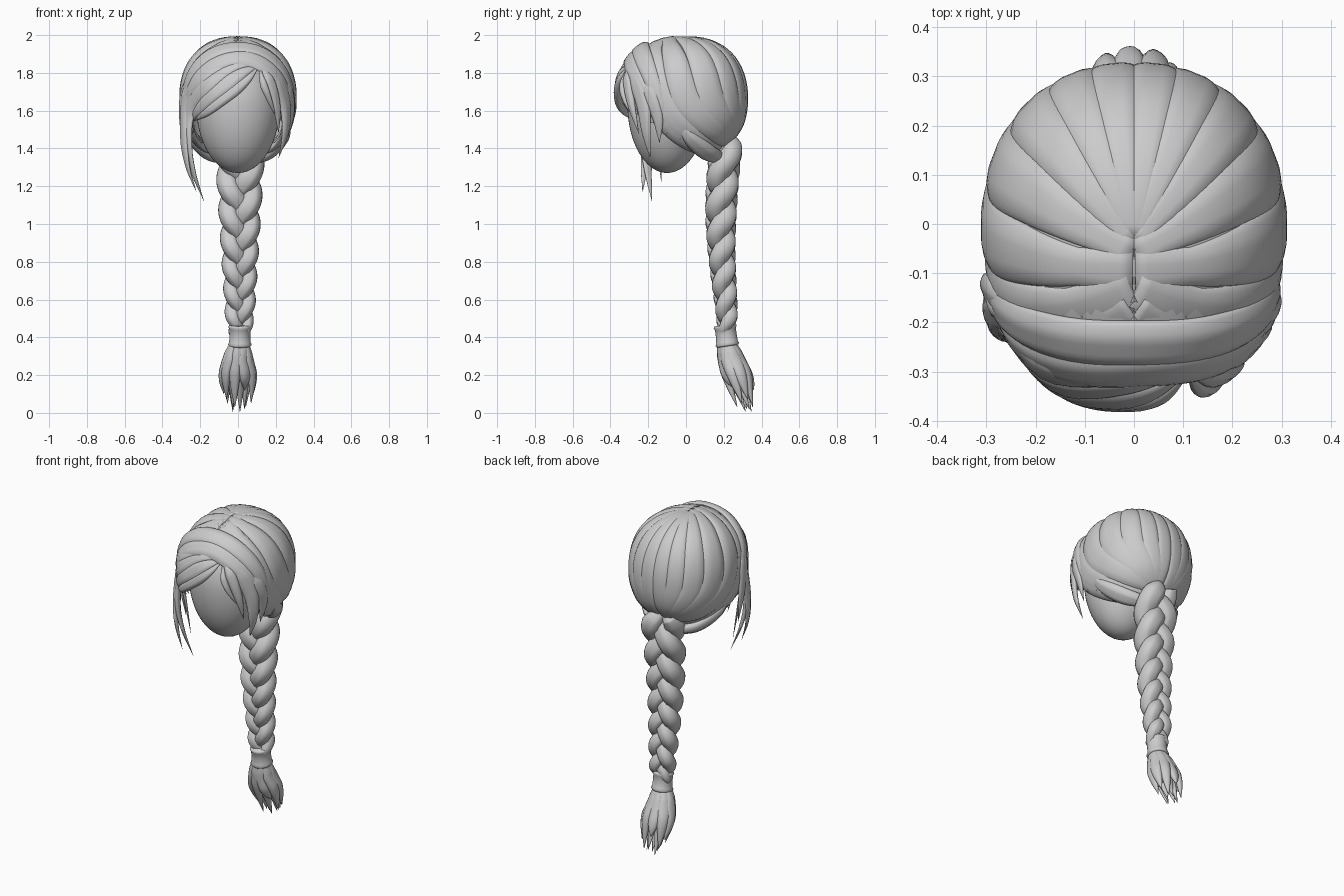
import bpy, bmesh
from math import sin, cos, pi, radians
from mathutils import Vector as V

if "Cube" in bpy.data.objects:
    bpy.data.objects.remove(bpy.data.objects["Cube"])

CAP = (V((0, -.005, 1.665)), V((.293, .316, .322)), 2.2)
BANG = (V((0, -.045, 1.66)), V((.292, .322, .33)), 2.2)


def hull(v, h, k=1):
    """Push a point radially onto a superellipsoid."""
    c, r, p = h
    d = v - c
    return c + d * (k / sum(abs(d[i] / r[i]) ** p for i in range(3)) ** (1 / p))


def front(q):
    """Two-number points are (x, z) on the front of the fringe hull."""
    if len(q) == 3:
        return V(q)
    c, r, p = BANG
    m = 1 - abs((q[0] - c.x) / r.x) ** p - abs((q[1] - c.z) / r.z) ** p
    return V((q[0], c.y - r.y * max(.06, m) ** (1 / p), q[1]))


def spline(pts, n):
    P = [2 * pts[0] - pts[1]] + pts + [2 * pts[-1] - pts[-2]]
    out = []
    for k in range(n + 1):
        f = k / n * (len(pts) - 1)
        i = min(int(f), len(pts) - 2)
        t = f - i
        a, b, c, d = P[i:i + 4]
        out.append(.5 * (2 * b + (c - a) * t + (2 * a - 5 * b + 4 * c - d) * t * t
                         + (3 * b - a - 3 * c + d) * t ** 3))
    return out


def finish(bm, name):
    bmesh.ops.recalc_face_normals(bm, faces=bm.faces)
    me = bpy.data.meshes.new(name)
    bm.to_mesh(me)
    bm.free()
    for f in me.polygons:
        f.use_smooth = True
    ob = bpy.data.objects.new(name, me)
    bpy.context.collection.objects.link(ob)
    return ob


def lock(name, path, w, t, prof, centre=None, fit=None, sides=20, rip=.07):
    """Sweep a rippled lens section along a path, flat against the head."""
    bm = bmesh.new()
    rings, n = [], len(path) - 1
    for i, p in enumerate(path):
        T = (path[min(i + 1, n)] - path[max(i - 1, 0)]).normalized()
        N = (p - centre) if centre else V((0, 1, 0))
        N = (N - T * N.dot(T)).normalized()
        B = T.cross(N)
        s = prof(i / n)
        ring = []
        for j in range(sides):
            a = 2 * pi * j / sides
            q = p + B * (w * s * cos(a))
            if fit:
                q = hull(q, fit)
            q = q + N * (t * min(1, s * 1.2) * sin(a) * (1 + rip * cos(6 * a)))
            ring.append(bm.verts.new(q))
        rings.append(ring)
    for r0, r1 in zip(rings, rings[1:]):
        for j in range(sides):
            k = (j + 1) % sides
            bm.faces.new((r0[j], r0[k], r1[k], r1[j]))
    bm.faces.new(rings[0])
    bm.faces.new(rings[-1])
    return finish(bm, name)


def shell(name, h, k, keep):
    bm = bmesh.new()
    bmesh.ops.create_uvsphere(bm, u_segments=80, v_segments=60, radius=.3)
    for v in bm.verts:
        v.co = hull(v.co + h[0], h, k)
    bmesh.ops.delete(bm, geom=[v for v in bm.verts if not keep(v.co)], context='VERTS')
    finish(bm, name)


# Face: smooth egg, narrower toward the chin
bm = bmesh.new()
bmesh.ops.create_uvsphere(bm, u_segments=48, v_segments=32, radius=1)
for v in bm.verts:
    v.co = V((v.co.x * .222, v.co.y * .21 - .1, 1.63 + v.co.z * (.36 if v.co.z < 0 else .27)))
finish(bm, "face")

# Scalp layers under the locks
shell("hair_cap", CAP, 1, lambda c: c.z > 1.37 and
      c.z > 1.5 - (c.y + .05) * (.7 if c.y > -.05 else 2.2))
shell("fringe_base", BANG, .98, lambda c: c.y < -.17 and
      c.z > (1.845 + (c.x - .11) * .75 if c.x < .11 else 1.84 - (c.x - .11) * 2.6))

# Swept-back clumps: parting -> side -> gathering point at the nape
clumps = [(-.195, -36, .03, .075, .8), (-.14, -20, -.05, .085, .7), (-.095, 2, -.02, .085, .6),
          (-.06, 26, 0, .085, .4), (-.04, 48, 0, .075, .2), (-.03, 66, .02, .065, .12),
          (-.03, 82, .02, .06, .12)]
for sx, side in ((1, "right"), (-1, "left")):
    c = CAP[0]
    for i, (y0, az, dz, w, root) in enumerate(clumps):
        a = radians(az)
        S = V((.002 * sx, y0, 1.98))
        M = c + V((sx * .3 * cos(a), .32 * sin(a), dz))
        low = .05 if i < 2 else 0
        G = c + V((.03 * sx, .27 - low, -.26 - low))
        up, dn = (S + M) / 2, (M + G) / 2
        path = [hull(p, CAP) for p in spline([S, hull(up, CAP), M, hull(dn, CAP), G], 36)]
        lock(f"swept_clump_{side}_{i}", path, w, .019,
             lambda s, r=root: max(r * (1 - s) ** 2, .12 + .88 * sin(pi * min(1, s * .93)) ** .8),
             c, CAP)
    # Lower nape clump running under the side hair into the braid
    lock(f"nape_clump_{side}",
         spline([V((sx * .27, -.06, 1.56)), V((sx * .235, .03, 1.45)), V((sx * .16, .12, 1.375)),
                 V((sx * .05, .19, 1.35))], 24), .05, .032,
         lambda s: .15 + .85 * sin(pi * (.05 + .8 * s)), c)


# Fringe locks fan out from an off-centre parting
def strand(s):
    return min(1, .06 + 2.6 * s) * max(.015, 1 - s ** 2.6)


# Broad bands arching over the forehead behind the fringe
def band(s):
    return max(.03, sin(pi * s) ** .55)


for i, (pts, w, t) in enumerate([
        ([(.27, -.13, 1.5), (.285, -.155, 1.68), (.2, -.225, 1.86), (.0, -.255, 1.94),
          (-.2, -.225, 1.86), (-.287, -.165, 1.68), (-.275, -.15, 1.45)], .058, .02),
        ([(.25, -.2, 1.53), (.265, -.22, 1.68), (.19, -.29, 1.82), (.03, -.31, 1.89),
          (-.16, -.3, 1.83), (-.265, -.22, 1.68), (-.275, -.19, 1.45)], .055, .017)]):
    lock(f"fringe_band_{i}", [hull(p, BANG) for p in spline([V(q) for q in pts], 48)],
         w, t, band, BANG[0], BANG, sides=28)

fringe = [
    ([(.11, 1.835), (.04, 1.755), (-.09, 1.65), (-.18, 1.58), (-.265, 1.54)], .034),
    ([(.11, 1.84), (.01, 1.79), (-.12, 1.69), (-.21, 1.6), (-.255, 1.53)], .05),
    ([(.11, 1.845), (-.02, 1.83), (-.16, 1.73), (-.255, 1.6), (-.265, -.21, 1.42),
      (-.235, -.2, 1.27), (-.18, -.18, 1.12)], .055),
    ([(.11, 1.85), (-.02, 1.865), (-.18, 1.78), (-.27, 1.65), (-.285, -.2, 1.45),
      (-.265, -.22, 1.3), (-.22, -.23, 1.17)], .055),
    ([(-.22, 1.84), (-.28, 1.7), (-.29, -.13, 1.52), (-.265, -.13, 1.33)], .045),
    ([(.11, 1.84), (.135, 1.74), (.165, 1.66), (.2, 1.57)], .022),
    ([(.11, 1.845), (.165, 1.76), (.205, 1.62), (.215, -.25, 1.48)], .035),
    ([(.11, 1.85), (.2, 1.78), (.25, 1.63), (.25, -.21, 1.48), (.215, -.19, 1.35)], .05),
    ([(.2, 1.84), (.265, 1.7), (.275, -.15, 1.56), (.25, -.14, 1.43)], .045),
]
for i, (pts, w) in enumerate(fringe):
    lock(f"fringe_lock_{i}", spline([front(q) for q in pts], 32), w, .02, strand, BANG[0])
# Loose temple wisps
for i, (x, y, z) in enumerate([(.25, -.03, 1.44), (.25, -.1, 1.46), (-.25, -.05, 1.42), (-.23, -.13, 1.22)]):
    s = 1 if x > 0 else -1
    lock(f"temple_wisp_{i}", spline([V((s * .275, y - .06, 1.75)), V((s * .283, y - .03, 1.62)), V((x, y, z))], 16),
         .03, .012, strand, BANG[0], sides=10)

# Three-strand braid, tightening downward
for k in range(3):
    path = []
    for i in range(131):
        u = i / 130
        ph = 2 * pi * (2.4 * (.75 * u + .25 * u * u) + k / 3)
        f = 1 - .47 * u
        yc = .215 - .03 * sin(pi * min(1, u * 1.15)) if u < .87 else .215
        path.append(V((.01 + .072 * f * sin(ph), yc + .032 * f * sin(2 * ph), 1.45 - 1.03 * u)))
    lock(f"braid_strand_{k}", path, .067, .06,
         lambda s: (1 - .47 * s) * min(1, .6 + 6 * s) * min(1, .6 + 5 * (1 - s)), rip=.05)

# Hair tie: turned band with rolled rims
prof = [(.03, -.055), (.056, -.057), (.063, -.048), (.057, -.036), (.055, 0),
        (.055, .034), (.061, .044), (.057, .055), (.03, .056)]
bm = bmesh.new()
rings = [[bm.verts.new((.01 + r * cos(a * pi / 16), .213 + r * sin(a * pi / 16) - z * .12,
                        .41 + z + r * sin(a * pi / 16) * .15)) for a in range(32)] for r, z in prof]
for r0, r1 in zip(rings, rings[1:]):
    for j in range(32):
        bm.faces.new((r0[j], r0[(j + 1) % 32], r1[(j + 1) % 32], r1[j]))
bm.faces.new(rings[0])
bm.faces.new(rings[-1])
finish(bm, "hair_tie")

# Tail tuft: tapered locks flaring below the tie, plus an inner bunch
for i in range(14):
    outer = i < 9
    a = 2 * pi * i / 9 + .3 if outer else 2 * pi * i / 5
    r = 1 if outer else .45
    x, y = cos(a) * r, sin(a) * r
    end = (.07, .03, .12, .05, .1)[i % 5] if outer else .005 + .015 * (i % 3)
    path = spline([V((.01 + .03 * x, .213 + .03 * y, .38)), V((.055 * x, .24 + .045 * y, .29)),
                   V((.08 * x, .275 + .06 * y, .19)),
                   V((.075 * x, .335 + .045 * y - (.02 if outer else 0), end))], 24)
    lock(f"tail_lock_{i}", path, .042, .026, lambda s: min(1, .5 + 1.4 * s) * max(.02, 1 - s ** 3.2),
         V((0, .25, .22)), sides=14)
